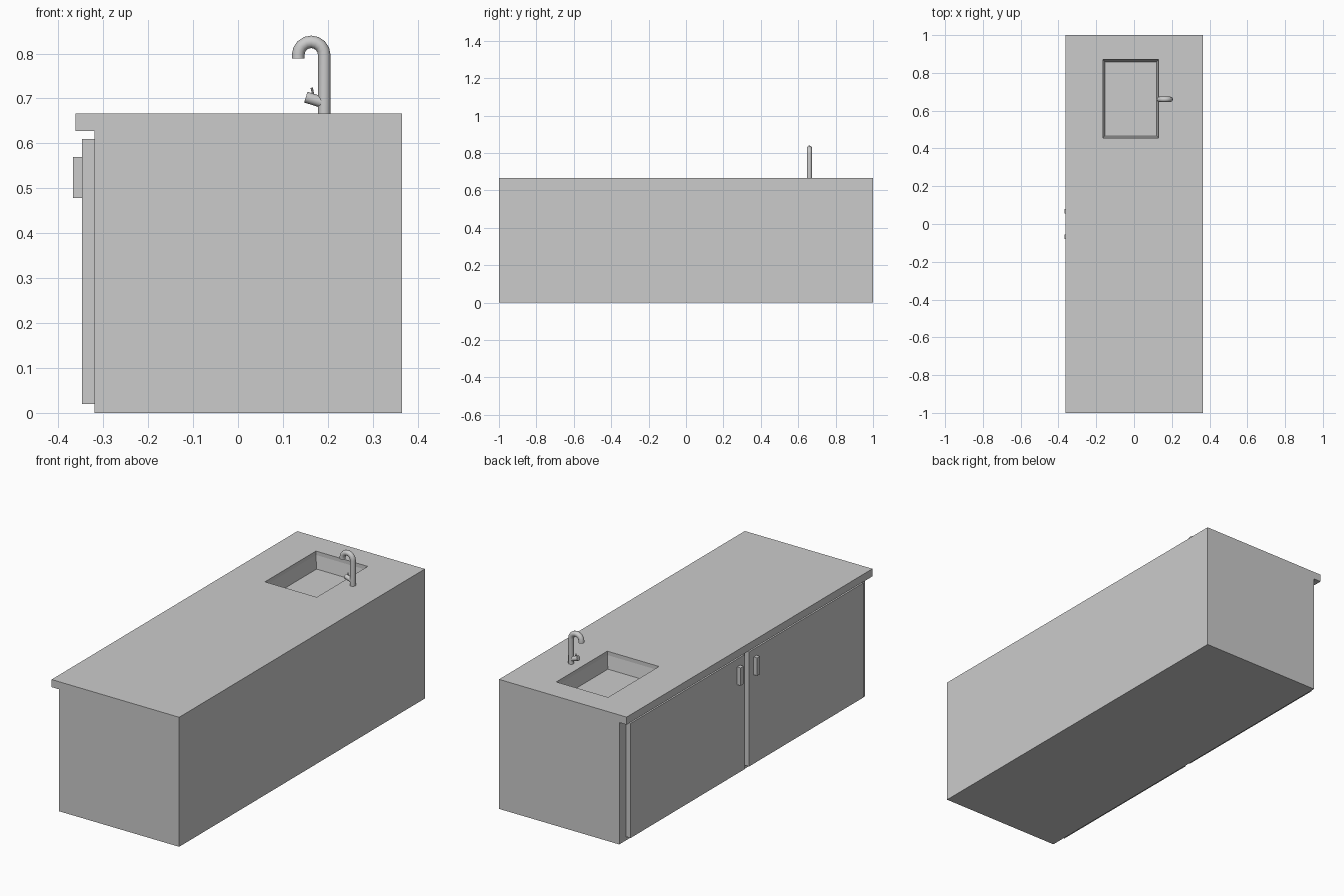
import bpy, bmesh, math
from mathutils import Vector

cube = bpy.data.objects.get("Cube")
if cube:
    bpy.data.objects.remove(cube, do_unlink=True)

grey = bpy.data.materials.new("light grey")
grey.use_nodes = True
grey.diffuse_color = (0.6, 0.6, 0.6, 1)
grey.node_tree.nodes["Principled BSDF"].inputs["Base Color"].default_value = (0.6, 0.6, 0.6, 1)


def make(name, bm):
    bmesh.ops.recalc_face_normals(bm, faces=bm.faces)
    mesh = bpy.data.meshes.new(name)
    bm.to_mesh(mesh)
    bm.free()
    mesh.materials.append(grey)
    obj = bpy.data.objects.new(name, mesh)
    bpy.context.collection.objects.link(obj)
    return obj


def loft(name, rings):
    """Skin closed rings of points and cap both ends."""
    bm = bmesh.new()
    loops = [[bm.verts.new(p) for p in ring] for ring in rings]
    for a, b in zip(loops, loops[1:]):
        for i in range(len(a)):
            j = (i + 1) % len(a)
            bm.faces.new((a[i], a[j], b[j], b[i]))
    bm.faces.new(loops[0])
    bm.faces.new(loops[-1])
    return make(name, bm)


def rect(x0, x1, y0, y1, z):
    return [(x0, y0, z), (x1, y0, z), (x1, y1, z), (x0, y1, z)]


def box(name, x, y, z):
    return loft(name, [rect(*x, *y, h) for h in z])


def tube(name, path, radius, sides=12):
    """Round tube along a path lying in an x-z plane."""
    path = [Vector(p) for p in path]
    rings = []
    for i, p in enumerate(path):
        d = (path[min(i + 1, len(path) - 1)] - path[max(i - 1, 0)]).normalized()
        side = Vector((0, 1, 0))
        up = d.cross(side)
        rings.append([p + radius * (math.cos(t) * side + math.sin(t) * up)
                      for t in (2 * math.pi * k / sides for k in range(sides))])
    obj = loft(name, rings)
    bpy.ops.object.select_all(action='DESELECT')
    obj.select_set(True)
    bpy.context.view_layer.objects.active = obj
    bpy.ops.object.shade_smooth_by_angle(angle=math.radians(35))
    return obj


# Cabinet with overhanging worktop, one profile run along y
TOP = 0.667
profile = [(-0.32, 0), (0.365, 0), (0.365, TOP), (-0.362, TOP), (-0.362, 0.628), (-0.32, 0.628)]
cabinet = loft("cabinet_and_worktop", [[(x, y, z) for x, z in profile] for y in (-1, 1)])

# Sink basin: short vertical lip, then sloping walls
def sink_ring(inset, z):
    return rect(-0.165 + inset, 0.13 - inset, 0.455 + inset, 0.87 - inset, z)

cutter = loft("sink_cutter", [sink_ring(0, TOP + 0.05), sink_ring(0, TOP - 0.02),
                              sink_ring(0.012, TOP - 0.085)])
cutter.hide_render = True
cut = cabinet.modifiers.new("sink", 'BOOLEAN')
cut.operation = 'DIFFERENCE'
cut.solver = 'EXACT'
cut.object = cutter
bpy.context.view_layer.objects.active = cabinet
bpy.ops.object.modifier_apply(modifier=cut.name)
bpy.data.objects.remove(cutter, do_unlink=True)

# Doors and handles, mirrored about y = 0
for side, s in (("back", 1), ("front", -1)):
    box(side + "_door", (-0.347, -0.32), sorted((s * 0.017, s * 0.947)), (0.02, 0.61))
    box(side + "_handle", (-0.367, -0.347), sorted((s * 0.055, s * 0.079)), (0.478, 0.57))

# Tap: upright, swan neck and spout in one tube
Y, BEND, CX, CZ = 0.66, 0.029, 0.163, 0.797
arc = [(CX + BEND * math.cos(a), Y, CZ + BEND * math.sin(a))
       for a in (math.pi * k / 8 for k in range(9))]
tube("tap_neck", [(CX + BEND, Y, TOP)] + arc + [(CX - BEND, Y, 0.789)], 0.014)

# Tap control and its pin
tube("tap_control", [(0.192, Y, 0.690), (0.151, Y, 0.703)], 0.0125)
tube("tap_pin", [(0.168, Y, 0.705), (0.164, Y, 0.724)], 0.0025, 8)
